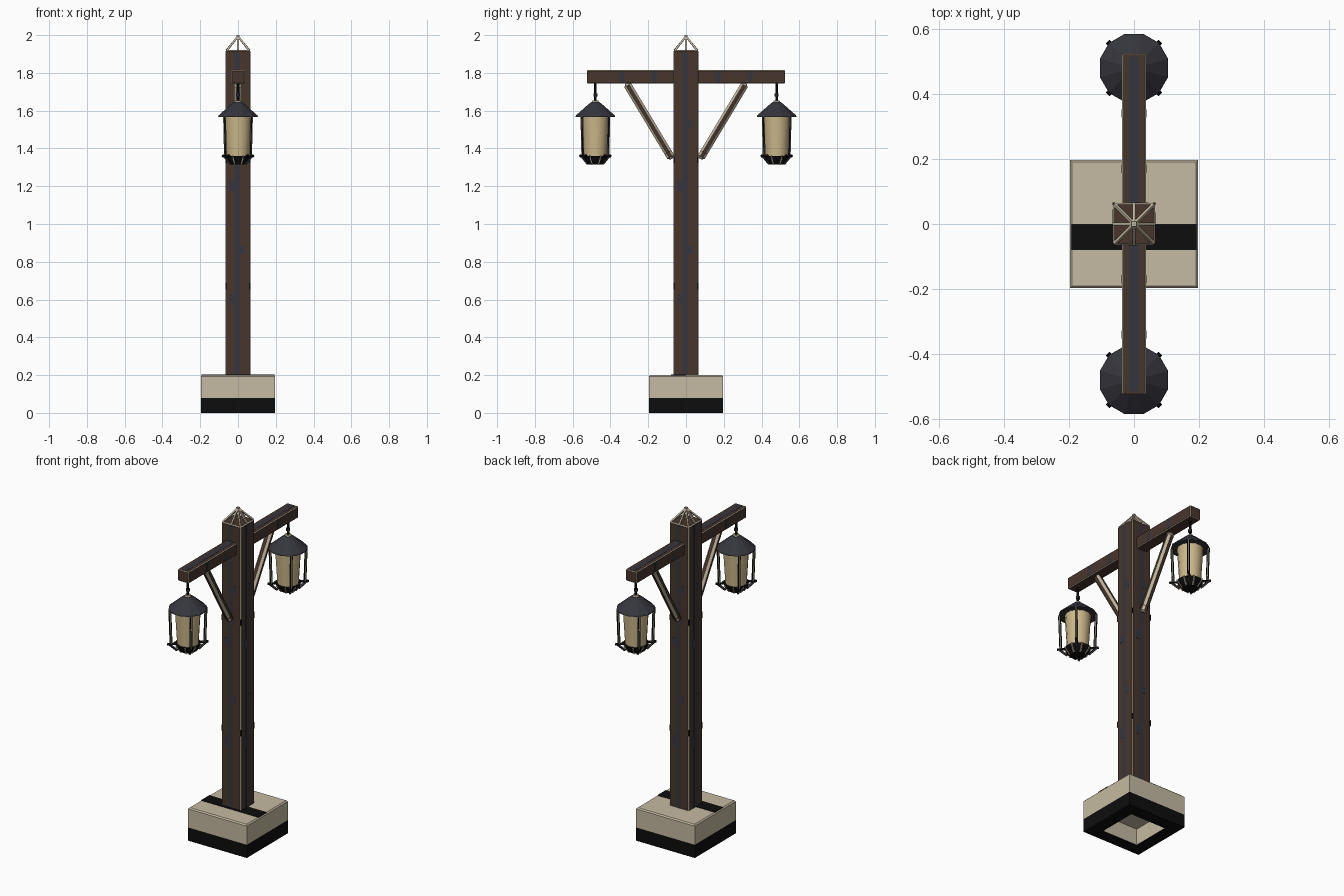
import bpy, bmesh, math
from mathutils import Vector

if "Cube" in bpy.data.objects:
    bpy.data.objects.remove(bpy.data.objects["Cube"])


def material(name, rgb):
    m = bpy.data.materials.new(name)
    m.use_nodes = True
    m.diffuse_color = (*rgb, 1)
    m.node_tree.nodes["Principled BSDF"].inputs["Base Color"].default_value = (*rgb, 1)
    return m


STONE = material("pale stone", (0.56, 0.49, 0.36))
WOOD = material("brown wood", (0.065, 0.036, 0.026))
SLATE = material("slate grey", (0.036, 0.036, 0.047))
GLASS = material("warm glass", (0.61, 0.48, 0.26))
BLACK = material("black", (0.004, 0.004, 0.004))


def finish(name, bm, mats, loc=(0, 0, 0)):
    bmesh.ops.recalc_face_normals(bm, faces=bm.faces)
    me = bpy.data.meshes.new(name)
    bm.to_mesh(me)
    bm.free()
    for m in mats:
        me.materials.append(m)
    ob = bpy.data.objects.new(name, me)
    ob.location = loc
    bpy.context.collection.objects.link(ob)
    return ob


def box(name, loc, size, mat, edge=0, edge_mat=None):
    """Box whose bevelled edges may carry a second colour."""
    bm = bmesh.new()
    bmesh.ops.create_cube(bm, size=1)
    bmesh.ops.scale(bm, vec=size, verts=bm.verts)
    if edge:
        cut = bmesh.ops.bevel(bm, geom=bm.edges[:], offset=edge, segments=1,
                              affect='EDGES')
        for f in cut["faces"]:
            f.material_index = 1
    return finish(name, bm, [mat, edge_mat or mat], loc)


def strut(name, a, b, width, depth, mat, edge=0, edge_mat=None):
    """Bar running between two points."""
    a, b = Vector(a), Vector(b)
    ob = box(name, (a + b) / 2, (width, depth, (b - a).length), mat, edge, edge_mat)
    ob.rotation_mode = 'QUATERNION'
    ob.rotation_quaternion = Vector((0, 0, 1)).rotation_difference(b - a)
    return ob


def loft(name, sides, rings, mats, bands=None, loc=(0, 0, 0)):
    """Stack of regular rings (half width, z), flat sides on the axes."""
    bm = bmesh.new()
    k = 1 / math.cos(math.pi / sides)
    loops = []
    for r, z in rings:
        angles = [(i + 0.5) * math.tau / sides for i in range(sides)]
        loops.append([bm.verts.new((r * k * math.cos(t), r * k * math.sin(t), z))
                      for t in angles])
    for j in range(len(loops) - 1):
        for i in range(sides):
            n = (i + 1) % sides
            f = bm.faces.new((loops[j][i], loops[j][n], loops[j + 1][n], loops[j + 1][i]))
            f.material_index = bands[j] if bands else 0
    bm.faces.new(loops[0])
    bm.faces.new(loops[-1])
    return finish(name, bm, mats, loc)


# Hollow plinth with a black foot and a black stripe over the top
loft("plinth", 4, [(0.12, 0.1), (0.12, 0), (0.197, 0), (0.197, 0.08),
                   (0.197, 0.193), (0.19, 0.2)], [STONE, BLACK], [0, 1, 1, 0, 0])
box("plinth_stripe", (0, -0.04, 0.2), (0.384, 0.08, 0.004), BLACK)

# Post and cross arm with pale worn edges
box("post", (0, 0, 1.055), (0.13, 0.13, 1.73), WOOD, 0.005, STONE)
box("cross_arm", (0, 0, 1.78), (0.074, 1.05, 0.07), WOOD, 0.004, STONE)

# Slate grain on the post: a long streak and short knots on each side
for side in range(4):
    t = side * math.pi / 2
    out = Vector((math.sin(t), -math.cos(t), 0))
    along = Vector((math.cos(t), math.sin(t), 0))
    for n, (u, z, w, h) in enumerate([(-0.005, 1.055, 0.028, 1.71), (0.02, 0.86, 0.03, 0.04),
                                      (0.02, 1.53, 0.03, 0.04), (-0.03, 1.2, 0.03, 0.05),
                                      (-0.03, 0.6, 0.02, 0.06)]):
        streak = box(f"post_grain_{side}_{n}", out * 0.065 + along * u + Vector((0, 0, z)),
                     (w, 0.002 + n * 0.0002, h), SLATE)
        streak.rotation_euler.z = t

# Black nicks on the post corners
for x in (-1, 1):
    for y in (-1, 1):
        for z in (0.67, 1.34):
            box("corner_nick", (x * 0.062, y * 0.062, z), (0.008, 0.008, 0.035), BLACK)

# Slate grain on the arm
box("arm_top_grain", (0, 0, 1.815), (0.032, 1.03, 0.002), SLATE)
for y in (-0.34, -0.17, 0.17, 0.34):
    box("arm_side_grain", (0, y, 1.78), (0.076, 0.025, 0.06), SLATE)

# Open finial of eight ribs
for i in range(8):
    t = i * math.pi / 4
    r = 0.062 if i % 2 == 0 else 0.083
    strut("finial_rib", (r * math.cos(t), r * math.sin(t), 1.919),
          (0, 0, 1.994), 0.009, 0.009, STONE)
box("finial_tip", (0, 0, 1.994), (0.014, 0.014, 0.012), STONE)

for s, end in ((-1, "front"), (1, "back")):
    # Diagonal brace
    foot, head = Vector((0, s * 0.075, 1.345)), Vector((0, s * 0.315, 1.745))
    strut(end + "_brace", foot, head, 0.042, 0.042, WOOD, 0.013, STONE)
    strut(end + "_brace_band", foot.lerp(head, 0.06), foot.lerp(head, 0.11),
          0.044, 0.044, BLACK, 0.013, BLACK)

    # Hanging lantern
    at = (0, s * 0.48, 0)
    loft(end + "_hanger", 8, [(0.007, 1.64), (0.007, 1.75)], [BLACK], loc=at)
    loft(end + "_hanger_knot", 8, [(0.011, 1.675), (0.011, 1.69)], [SLATE], loc=at)
    loft(end + "_roof_collar", 12, [(0.02, 1.64), (0.016, 1.653)], [STONE], loc=at)
    loft(end + "_roof", 12, [(0.105, 1.567), (0.103, 1.575), (0.035, 1.635), (0.022, 1.645)],
         [SLATE], loc=at)
    glass = loft(end + "_glass", 12, [(0.058, 1.36), (0.07, 1.568)], [GLASS], loc=at)
    for p in glass.data.polygons:
        p.use_smooth = len(p.vertices) == 4
    loft(end + "_bowl", 12, [(0.042, 1.315), (0.062, 1.34), (0.07, 1.36)], [BLACK], loc=at)

    # Lantern bars, feet and bowl ribs
    for i in range(8):
        t = (i + 0.5) * math.pi / 4
        d = Vector((math.cos(t), math.sin(t), 0))
        c = Vector(at)
        strut(end + "_bowl_rib", c + d * 0.045 + Vector((0, 0, 1.315)),
              c + d * 0.076 + Vector((0, 0, 1.36)), 0.006, 0.006, STONE)
    for i in range(4):
        t = (i + 0.5) * math.pi / 2
        d = Vector((math.cos(t), math.sin(t), 0))
        low, high = c + Vector((0, 0, 1.36)), c + Vector((0, 0, 1.57))
        strut(end + "_bar", low + d * 0.094, high + d * 0.101, 0.015, 0.015,
              BLACK, 0.004, STONE)
        strut(end + "_foot", low + d * 0.065, low + d * 0.115, 0.012, 0.01, BLACK)
        strut(end + "_foot_stay", c + d * 0.06 + Vector((0, 0, 1.32)),
              low + d * 0.105, 0.01, 0.01, SLATE)
